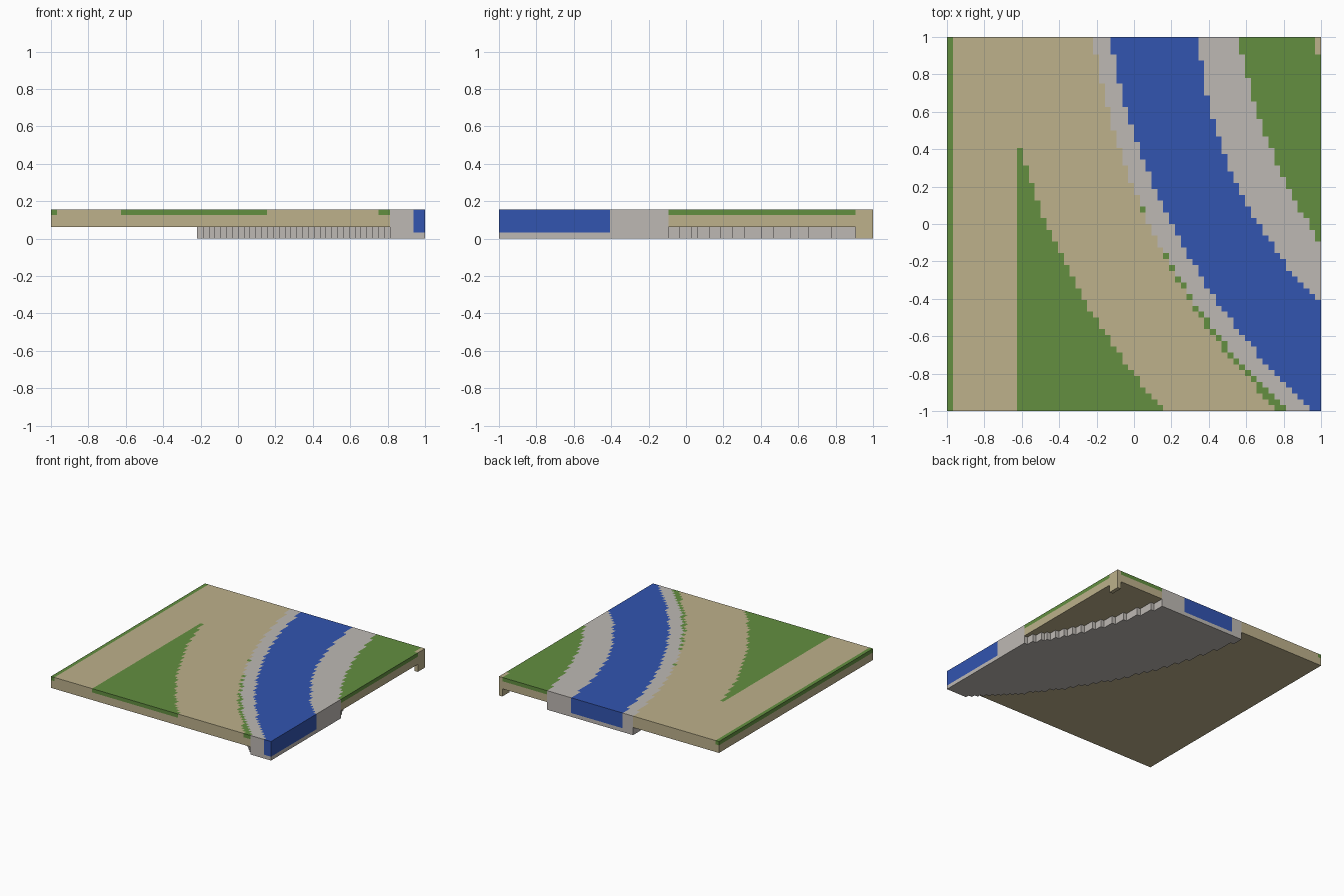
import bpy, bmesh
from math import sqrt

if "Cube" in bpy.data.objects:
    bpy.data.objects.remove(bpy.data.objects["Cube"], do_unlink=True)

N = 64            # cells along each side
CELL = 2 / N


def material(name, rgb):
    m = bpy.data.materials.new(name)
    m.use_nodes = True
    m.diffuse_color = (*rgb, 1)
    m.node_tree.nodes["Principled BSDF"].inputs["Base Color"].default_value = (*rgb, 1)
    return m


sand = material("sand", (0.51, 0.44, 0.26))
grass = material("grass green", (0.125, 0.275, 0.051))
water = material("river blue", (0.032, 0.089, 0.434))
stone = material("bank grey", (0.515, 0.485, 0.456))


def arc(p, q, r):
    """Circle through three points, returned as x of its west side for a given y."""
    (x1, y1), (x2, y2), (x3, y3) = p, q, r
    d = 2 * (x1 * (y2 - y3) + x2 * (y3 - y1) + x3 * (y1 - y2))
    s1, s2, s3 = (x * x + y * y for x, y in (p, q, r))
    a = (s1 * (y2 - y3) + s2 * (y3 - y1) + s3 * (y1 - y2)) / d
    b = (s1 * (x3 - x2) + s2 * (x1 - x3) + s3 * (x2 - x1)) / d
    rad2 = (x1 - a) ** 2 + (y1 - b) ** 2
    return lambda y: a - sqrt(max(0, rad2 - (y - b) ** 2))


def stepped(curve):
    """Snap a curve to whole cells, one value per row."""
    values = []
    for j in range(N):
        y = -1 + (j + 0.5) * CELL
        values.append(min(N, max(0, round((curve(y) + 1) / CELL))))
    return values


def add_run(bm, run, z0, z1):
    """Extrude the stepped outline of consecutive rows (row, left, right)."""
    east, west = [], []
    for j, l, r in run:
        east += [(r, j), (r, j + 1)]
        west += [(l, j), (l, j + 1)]
    loop = east + west[::-1]
    clean = []
    for i, p in enumerate(loop):
        a, b = loop[i - 1], loop[(i + 1) % len(loop)]
        straight = (a[0] == p[0] == b[0]) or (a[1] == p[1] == b[1])
        if p != a and not straight:
            clean.append(p)
        elif p != a and p == b:
            clean.append(p)
    # Drop points left in the middle of straight edges
    loop = [p for i, p in enumerate(clean)
            if not (clean[i - 1][0] == p[0] == clean[(i + 1) % len(clean)][0])]
    verts = [bm.verts.new((-1 + x * CELL, -1 + y * CELL, z0 * CELL)) for x, y in loop]
    face = bm.faces.new(verts)
    ext = bmesh.ops.extrude_face_region(bm, geom=[face], use_keep_orig=True)
    top = [v for v in ext["geom"] if isinstance(v, bmesh.types.BMVert)]
    bmesh.ops.translate(bm, verts=top, vec=(0, 0, (z1 - z0) * CELL))


def part(name, mat, strips):
    """Object made of strips: (left per row, right per row, bottom, top)."""
    bm = bmesh.new()
    for left, right, z0, z1 in strips:
        run = []
        for j in range(N):
            l, r = left[j], right[j]
            joins = run and l < run[-1][2] and r > run[-1][1]
            if run and (l >= r or not joins):
                add_run(bm, run, z0, z1)
                run = []
            if l < r:
                run.append((j, l, r))
        if run:
            add_run(bm, run, z0, z1)
    bmesh.ops.recalc_face_normals(bm, faces=bm.faces)
    mesh = bpy.data.meshes.new(name)
    bm.to_mesh(mesh)
    bm.free()
    mesh.materials.append(mat)
    obj = bpy.data.objects.new(name, mesh)
    bpy.context.collection.objects.link(obj)


# Curved boundaries, from west to east
shore = arc((-0.215, 0.98), (0.085, 0), (0.8, -0.98))
meadow_east = stepped(arc((-0.605, 0.4), (-0.27, -0.4), (0.145, -0.98)))
verge = stepped(lambda y: shore(y) - max(0, 0.006 - 0.036 * y))
bank_west = stepped(shore)
water_west = stepped(arc((-0.125, 0.98), (0.2, 0), (0.93, -0.98)))
water_east = stepped(arc((0.345, 0.98), (0.665, 0), (0.985, -0.42)))
bank_east = stepped(arc((0.565, 0.98), (0.735, 0.4), (0.985, -0.08)))

# Straight boundaries
west_edge, east_edge = [0] * N, [N] * N
strip_east, meadow_west = [1] * N, [12] * N
meadow_east = [max(12, x) if j < 46 else 12 for j, x in enumerate(meadow_east)]
post_west = [N - 1 if j >= 61 else N for j in range(N)]

# Ground slab with its sandy surface and the corner post
part("sand_ground", sand, [
    (west_edge, bank_west, 2, 4),
    (bank_east, post_west, 2, 4),
    (strip_east, meadow_west, 4, 5),
    (meadow_east, verge, 4, 5),
    (post_west, east_edge, 0, 5),
])

# Grass layer: border strip, meadow, tufts by the shore and the east field
part("grass_layer", grass, [
    (west_edge, strip_east, 4, 5),
    (meadow_west, meadow_east, 4, 5),
    (verge, bank_west, 4, 5),
    (bank_east, post_west, 4, 5),
])

# Stone river bed with a bank on each side
part("river_bank", stone, [
    (bank_west, bank_east, 0, 1),
    (bank_west, water_west, 1, 5),
    (water_east, bank_east, 1, 5),
])

# River water
part("river_water", water, [(water_west, water_east, 1, 5)])
